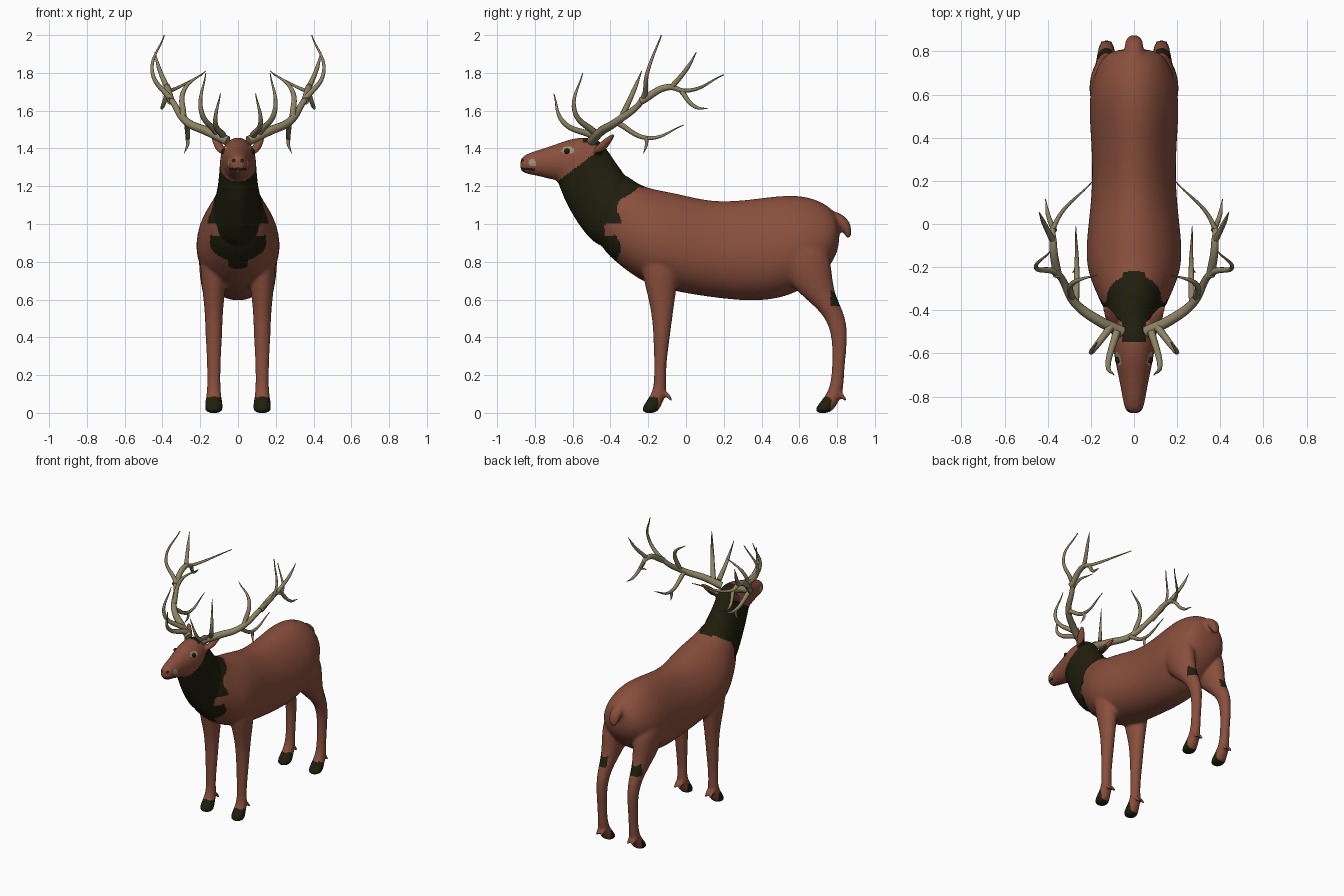
import bpy, bmesh, math
from mathutils import Vector

if "Cube" in bpy.data.objects:
    bpy.data.objects.remove(bpy.data.objects["Cube"])


def mat(name, rgb):
    m = bpy.data.materials.new(name)
    m.diffuse_color = (*rgb, 1)
    m.use_nodes = True
    m.node_tree.nodes["Principled BSDF"].inputs["Base Color"].default_value = m.diffuse_color
    return m


BROWN = mat("brown_coat", (0.25, 0.078, 0.046))
DARK = mat("dark_fur", (0.014, 0.013, 0.004))
TAN = mat("antler_tan", (0.27, 0.23, 0.13))
PALE = mat("pale_marking", (0.33, 0.28, 0.16))
SEG = 16
CIRCLE = [(math.cos(2 * math.pi * i / SEG), math.sin(2 * math.pi * i / SEG)) for i in range(SEG)]


def skin(bm, rings):
    """Bridge a list of point rings and cap both ends."""
    loops = [[bm.verts.new(p) for p in r] for r in rings]
    for a, b in zip(loops, loops[1:]):
        for i in range(SEG):
            j = (i + 1) % SEG
            bm.faces.new((a[i], a[j], b[j], b[i]))
    bm.faces.new(loops[0][::-1])
    bm.faces.new(loops[-1])


def trunk(bm, sections, k=0.0):
    """Sections: top y, z, bottom y, z, half width; k widens the lower half."""
    skin(bm, [[(w * s * (1 - k * c), (ty + by + c * (ty - by)) / 2, (tz + bz + c * (tz - bz)) / 2)
               for c, s in CIRCLE] for ty, tz, by, bz, w in sections])


def limb(bm, x, sections, splay=0.0):
    """Level rings y, z, rx, ry on both sides; splay moves x outward per ring."""
    for side in (-1, 1):
        skin(bm, [[(side * (x + splay * n + rx * c), y + ry * s, z) for c, s in CIRCLE]
                  for n, (y, z, rx, ry) in enumerate(sections)])


bm = bmesh.new()
# barrel and chest
trunk(bm, [(.81, 1.04, .82, .88, .10), (.75, 1.11, .75, .74, .17), (.60, 1.17, .58, .62, .218),
           (.38, 1.14, .40, .58, .20), (.15, 1.115, .17, .60, .193), (-.05, 1.17, -.05, .635, .222),
           (-.19, 1.19, -.22, .675, .228), (-.28, 1.23, -.37, .79, .17),
           (-.36, 1.31, -.51, .92, .12)], .15)
# neck and head
trunk(bm, [(-.29, 1.235, -.40, .83, .15), (-.36, 1.31, -.53, .92, .116),
           (-.42, 1.41, -.655, 1.13, .10), (-.47, 1.46, -.68, 1.235, .098),
           (-.59, 1.465, -.71, 1.23, .086), (-.72, 1.41, -.77, 1.25, .064),
           (-.85, 1.375, -.855, 1.265, .048), (-.88, 1.345, -.878, 1.28, .03)])
# tail
trunk(bm, [(.75, 1.09, .77, .98, .05), (.86, 1.04, .80, .985, .045),
           (.88, .97, .84, .95, .038), (.872, .92, .85, .92, .02)])
# front legs
limb(bm, .128, [(-.14, .88, .08, .12), (-.135, .70, .07, .092), (-.125, .56, .049, .062),
                (-.128, .40, .045, .043), (-.14, .20, .034, .029), (-.135, .11, .037, .038),
                (-.18, .04, .050, .050), (-.195, -.004, .050, .044)])
# hind legs
limb(bm, .128, [(.60, .93, .08, .15), (.635, .75, .083, .14), (.685, .64, .06, .10),
                (.765, .55, .046, .064), (.82, .44, .036, .044), (.805, .22, .032, .031),
                (.797, .11, .036, .040), (.745, .04, .050, .054), (.72, -.004, .050, .046)])
# dewclaws
for y in (-.125, .797):
    for x in (.108, .148):
        limb(bm, x, [(y, .12, .016, .02), (y + .045, .075, .013, .014), (y + .048, .058, .007, .007)])
# ears
limb(bm, .08, [(-.475, 1.37, .024, .032), (-.445, 1.41, .029, .037),
               (-.41, 1.45, .022, .028), (-.382, 1.48, .010, .012)], .02)
bmesh.ops.recalc_face_normals(bm, faces=bm.faces)
mesh = bpy.data.meshes.new("coat_shell")
bm.to_mesh(mesh)
bm.free()
shell = bpy.data.objects.new("coat_shell", mesh)
bpy.context.collection.objects.link(shell)
shell.modifiers.new("round", 'SUBSURF').levels = 2
rm = shell.modifiers.new("fuse", 'REMESH')
rm.mode, rm.voxel_size = 'VOXEL', 0.0095
sm = shell.modifiers.new("relax", 'SMOOTH')
sm.factor, sm.iterations = 0.5, 8


def bake(source, name, mats):
    """Freeze a modified or curve object into a plain smooth mesh."""
    dg = bpy.context.evaluated_depsgraph_get()
    me = bpy.data.meshes.new_from_object(source.evaluated_get(dg))
    bpy.data.objects.remove(source)
    me.materials.clear()
    for m in mats:
        me.materials.append(m)
    for p in me.polygons:
        p.use_smooth = True
    ob = bpy.data.objects.new(name, me)
    bpy.context.collection.objects.link(ob)
    return ob


def coat_colour(c):
    """0 brown, 1 dark, 2 pale."""
    x, y, z = abs(c.x), c.y, c.z
    if z < .085 and (y < -.15 or .6 < y < .768):                        # hooves
        return 1
    if y > .765 and .565 < z < .655 and x > .10 and z < 1.42 - y:       # hock patch
        return 1
    if y < -.55 and z > 1.3 and x > .03:                                # eye and muzzle marks
        if math.hypot((y + .625) / .032, (z - 1.39) / .02) < 1:
            return 2
        if math.hypot(y + .812, z - 1.325) < .02:
            return 2
    if y < -.80 and abs(z - 1.29) < .006:                               # mouth line
        return 1
    if y < -.845 and abs(z - 1.335) < .009 and .014 < x < .032:         # nostrils
        return 1
    if -.55 < y < -.38 and x < .055 and z > 1.38:                       # crown
        return 1
    if x > .103 and z > 1.36:                                           # ears stay brown
        return 0
    edge = -.355 + 1.7 * max(0, z - 1.13) + .012 * math.sin(z * 45) + (.03 if x < .05 else 0)
    if y < edge and .75 < z < 1.24 + .75 * (y + .66):                   # neck mane
        return 0 if (y > -.43 and .94 < z < 1.0 and x > .1) else 1
    return 0


body = bake(shell, "body", [BROWN, DARK, PALE])
for p in body.data.polygons:
    p.material_index = coat_colour(p.center)

# eyes
for side, name in ((-1, "left_eye"), (1, "right_eye")):
    bpy.ops.mesh.primitive_uv_sphere_add(segments=16, ring_count=10, radius=.015,
                                         location=(side * .074, -.63, 1.385))
    eye = bpy.context.object
    eye.name = name
    eye.data.materials.append(DARK)
    bpy.ops.object.shade_smooth()

# antler beams: base radius and path
BEAMS = [
    (.026, [(.055, -.50, 1.44), (.16, -.45, 1.49), (.27, -.37, 1.54), (.355, -.23, 1.66),
            (.453, -.205, 1.80), (.39, -.13, 2.0)]),
    (.021, [(.355, -.24, 1.65), (.375, -.09, 1.725), (.37, -.01, 1.705), (.19, .20, 1.79)]),
]
# antler tines: base radius, then root, bend and tip
TINES = [
    (.018, [(.08, -.50, 1.47), (.12, -.65, 1.54), (.093, -.70, 1.69)]),     # brow
    (.018, [(.11, -.48, 1.48), (.195, -.59, 1.60), (.17, -.547, 1.80)]),    # second
    (.017, [(.29, -.34, 1.565), (.285, -.275, 1.71), (.17, -.235, 1.81)]),  # third
    (.016, [(.27, -.37, 1.54), (.265, -.20, 1.455), (.27, -.01, 1.525)]),   # low rear
    (.012, [(.267, -.21, 1.46), (.267, -.21, 1.42), (.285, -.225, 1.375)]), # low spur
    (.014, [(.37, -.03, 1.71), (.40, .05, 1.62), (.41, .115, 1.61)]),       # rear hook
    (.015, [(.375, -.08, 1.72), (.42, .01, 1.83), (.44, .055, 1.91)]),      # upper rear
]
for side, name in ((-1, "left_antler"), (1, "right_antler")):
    cu = bpy.data.curves.new(name, 'CURVE')
    cu.dimensions, cu.bevel_depth, cu.bevel_resolution = '3D', 1.0, 3
    cu.resolution_u, cu.use_fill_caps = 10, True
    for r, path in BEAMS + TINES:
        sp = cu.splines.new('BEZIER')
        sp.bezier_points.add(len(path) - 1)
        for i, (bp, (x, y, z)) in enumerate(zip(sp.bezier_points, path)):
            bp.co = Vector((side * x, y, z))
            bp.handle_left_type = bp.handle_right_type = 'AUTO'
            bp.radius = r * (1 - .88 * (i / (len(path) - 1)) ** 1.6)
    ob = bpy.data.objects.new(name + "_path", cu)
    bpy.context.collection.objects.link(ob)
    bake(ob, name, [TAN])
